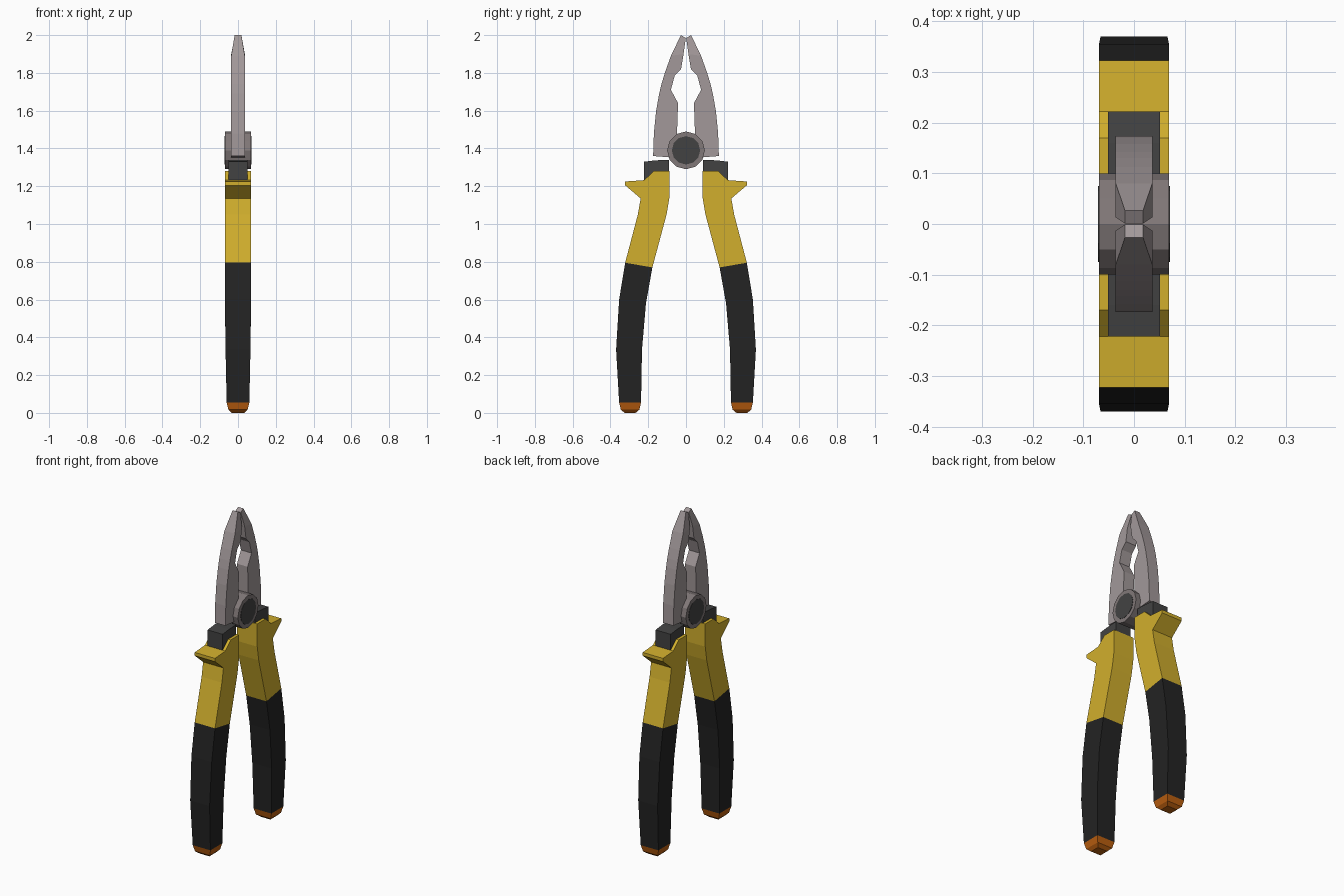
import bpy, bmesh
from math import pi


def material(name, rgb):
    m = bpy.data.materials.new(name)
    m.diffuse_color = (*rgb, 1)
    return m


steel = material("steel", (0.36, 0.315, 0.32))
pivot_steel = material("pivot_steel", (0.22, 0.19, 0.19))
dark = material("dark_metal", (0.055, 0.055, 0.055))
yellow = material("yellow_grip", (0.64, 0.43, 0.026))
black = material("black_grip", (0.017, 0.017, 0.017))
orange = material("orange_cap", (0.50, 0.115, 0.005))


def loft(name, sections, side, mat):
    """Skin rectangular rings: (outer y, outer z, inner y, inner z, half thickness)."""
    bm = bmesh.new()
    rings = []
    for oy, oz, iy, iz, w in sections:
        corners = [(-w, oy, oz), (w, oy, oz), (w, iy, iz), (-w, iy, iz)]
        rings.append([bm.verts.new((x, y * side, z)) for x, y, z in corners])
    for a, b in zip(rings, rings[1:]):
        for i in range(4):
            j = (i + 1) % 4
            bm.faces.new((a[i], a[j], b[j], b[i]))
    bm.faces.new(rings[0])
    bm.faces.new(rings[-1])
    bmesh.ops.recalc_face_normals(bm, faces=bm.faces)
    mesh = bpy.data.meshes.new(name)
    bm.to_mesh(mesh)
    bm.free()
    mesh.materials.append(mat)
    bpy.context.collection.objects.link(bpy.data.objects.new(name, mesh))


def disc(name, radius, depth, mat):
    bpy.ops.mesh.primitive_cylinder_add(vertices=12, radius=radius, depth=depth,
                                        location=(0, 0, 1.39), rotation=(0, pi / 2, 0))
    ob = bpy.context.object
    ob.name = name
    ob.data.materials.append(mat)


jaw = [
    (0.027, 2.00, 0.001, 1.985, 0.018),
    (0.080, 1.89, 0.013, 1.90, 0.036),
    (0.112, 1.80, 0.026, 1.82, 0.036),
    (0.130, 1.74, 0.060, 1.785, 0.036),
    (0.142, 1.69, 0.080, 1.71, 0.036),
    (0.158, 1.60, 0.042, 1.64, 0.036),
    (0.170, 1.48, 0.048, 1.47, 0.036),
    (0.174, 1.36, 0.050, 1.35, 0.036),
]
neck = [
    (0.160, 1.337, 0.090, 1.34, 0.051),
    (0.222, 1.33, 0.090, 1.33, 0.051),
    (0.222, 1.22, 0.092, 1.22, 0.051),
]
guard = [
    (0.170, 1.28, 0.088, 1.28, 0.069),
    (0.222, 1.232, 0.088, 1.235, 0.069),
    (0.322, 1.225, 0.088, 1.225, 0.069),
    (0.322, 1.205, 0.088, 1.205, 0.069),
    (0.240, 1.135, 0.088, 1.14, 0.069),
    (0.255, 1.05, 0.103, 1.05, 0.069),
    (0.322, 0.795, 0.178, 0.77, 0.069),
]
grip = [
    (0.322, 0.795, 0.178, 0.77, 0.069),
    (0.354, 0.60, 0.212, 0.58, 0.069),
    (0.370, 0.335, 0.233, 0.335, 0.066),
    (0.354, 0.055, 0.238, 0.055, 0.060),
]
cap = [
    (0.354, 0.055, 0.238, 0.055, 0.060),
    (0.345, 0.017, 0.247, 0.017, 0.051),
    (0.325, 0.0, 0.267, 0.0, 0.033),
]

# Mirrored jaws and handles
for label, side in (("left", -1), ("right", 1)):
    loft(label + "_jaw", jaw, side, steel)
    loft(label + "_neck", neck, side, dark)
    loft(label + "_thumb_guard", guard, side, yellow)
    loft(label + "_grip", grip, side, black)
    loft(label + "_end_cap", cap, side, orange)

# Pivot joint with dark centre
disc("pivot", 0.10, 0.138, pivot_steel)
disc("pivot_cap", 0.075, 0.142, dark)
